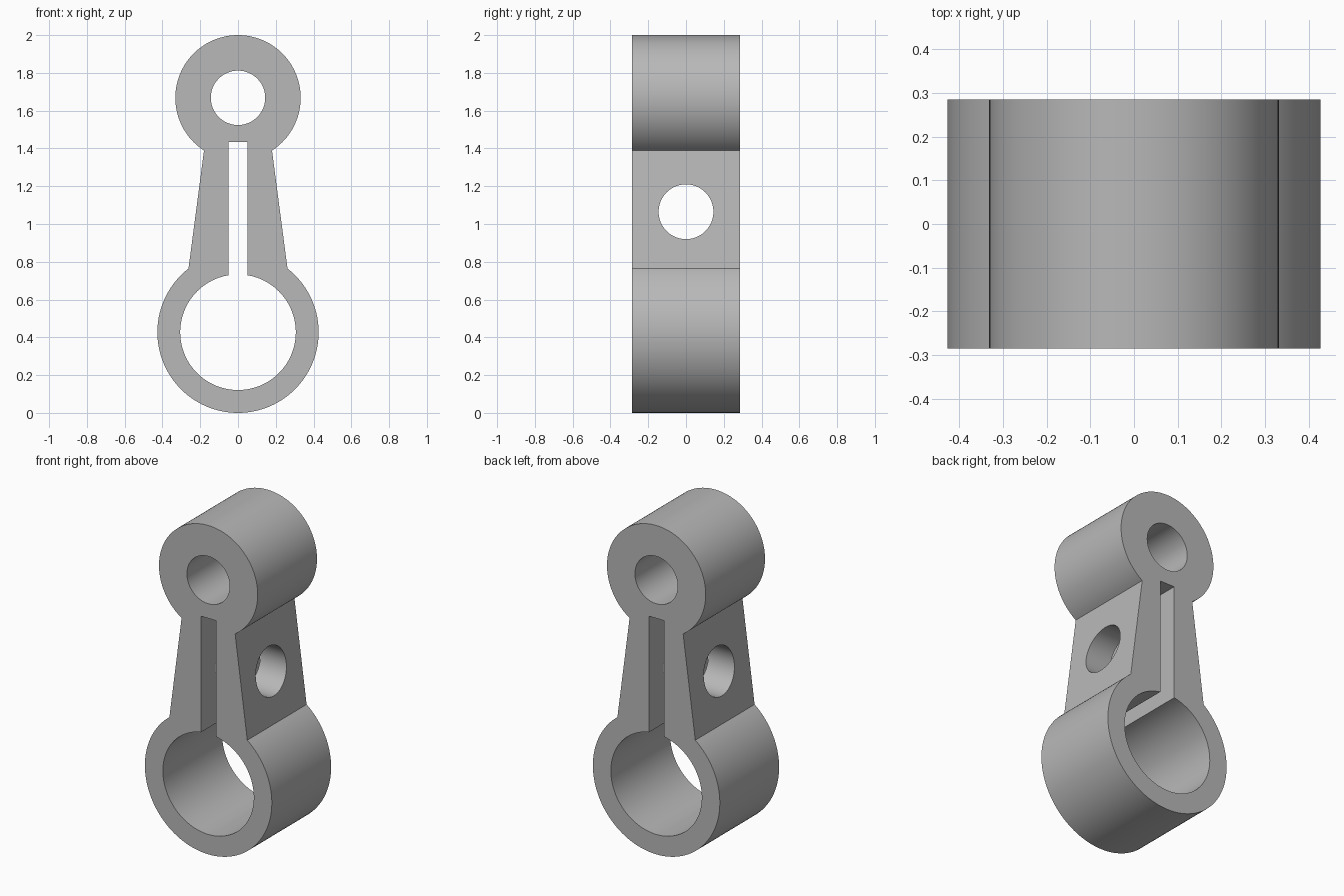
import bpy, bmesh
from math import sin, cos, asin, pi, radians

if "Cube" in bpy.data.objects:
    bpy.data.objects.remove(bpy.data.objects["Cube"])

HALF_DEPTH = 0.285
BIG_Z, BIG_R, BORE_R = 0.427, 0.427, 0.306
TOP_Z, TOP_R, PIN_R = 1.668, 0.332, 0.144
ARM_BOTTOM, ARM_TOP = 0.262, 0.18      # half widths where the arm meets the rings
SLOT_HALF, SLOT_TOP = 0.05, 1.435
BOLT_Z, BOLT_R = 1.065, 0.145


def arc(cz, r, start, end, steps=96):
    """Points in the x-z plane; angle is measured from +z towards +x."""
    return [(r * sin(start + (end - start) * i / steps),
             cz + r * cos(start + (end - start) * i / steps))
            for i in range(steps + 1)]


def extrude_profile(name, points, half_depth):
    """Solid made from an x-z outline, centred on y = 0."""
    bm = bmesh.new()
    face = bm.faces.new([bm.verts.new((x, -half_depth, z)) for x, z in points])
    result = bmesh.ops.extrude_face_region(bm, geom=[face])
    moved = [v for v in result["geom"] if isinstance(v, bmesh.types.BMVert)]
    bmesh.ops.translate(bm, verts=moved, vec=(0, 2 * half_depth, 0))
    bmesh.ops.recalc_face_normals(bm, faces=bm.faces)
    mesh = bpy.data.meshes.new(name)
    bm.to_mesh(mesh)
    bm.free()
    obj = bpy.data.objects.new(name, mesh)
    bpy.context.collection.objects.link(obj)
    return obj


def cut(target, cutter):
    cutter.hide_render = True
    mod = target.modifiers.new("cut", "BOOLEAN")
    mod.operation = "DIFFERENCE"
    mod.solver = "EXACT"
    mod.object = cutter
    bpy.context.view_layer.objects.active = target
    bpy.ops.object.modifier_apply(modifier=mod.name)
    bpy.data.objects.remove(cutter)


# Body: large ring, tapered arm and small ring in one outline
low = asin(ARM_BOTTOM / BIG_R)
high = pi - asin(ARM_TOP / TOP_R)
outline = arc(BIG_Z, BIG_R, low, 2 * pi - low) + arc(TOP_Z, TOP_R, -high, high)
body = extrude_profile("clamp_body", outline, HALF_DEPTH)

# Large bore opening into the clamping slot
slot = asin(SLOT_HALF / BORE_R)
keyhole = arc(BIG_Z, BORE_R, slot, 2 * pi - slot)
keyhole += [(-SLOT_HALF, SLOT_TOP), (SLOT_HALF, SLOT_TOP)]
cut(body, extrude_profile("bore_and_slot_cutter", keyhole, 0.5))

# Pin hole through the small ring
pin = arc(TOP_Z, PIN_R, 0, 2 * pi)[:-1]
cut(body, extrude_profile("pin_hole_cutter", pin, 0.5))

# Bolt hole across both arms
bpy.ops.mesh.primitive_cylinder_add(vertices=96, radius=BOLT_R, depth=1,
                                    location=(0, 0, BOLT_Z), rotation=(0, pi / 2, 0))
cut(body, bpy.context.object)

# Plain grey finish
grey = bpy.data.materials.new("plain grey")
grey.use_nodes = True
colour = (0.48, 0.48, 0.48, 1)
grey.diffuse_color = colour
grey.node_tree.nodes["Principled BSDF"].inputs["Base Color"].default_value = colour
body.data.materials.clear()
body.data.materials.append(grey)

bpy.ops.object.select_all(action="DESELECT")
body.select_set(True)
bpy.context.view_layer.objects.active = body
bpy.ops.object.shade_smooth_by_angle(angle=radians(25))
